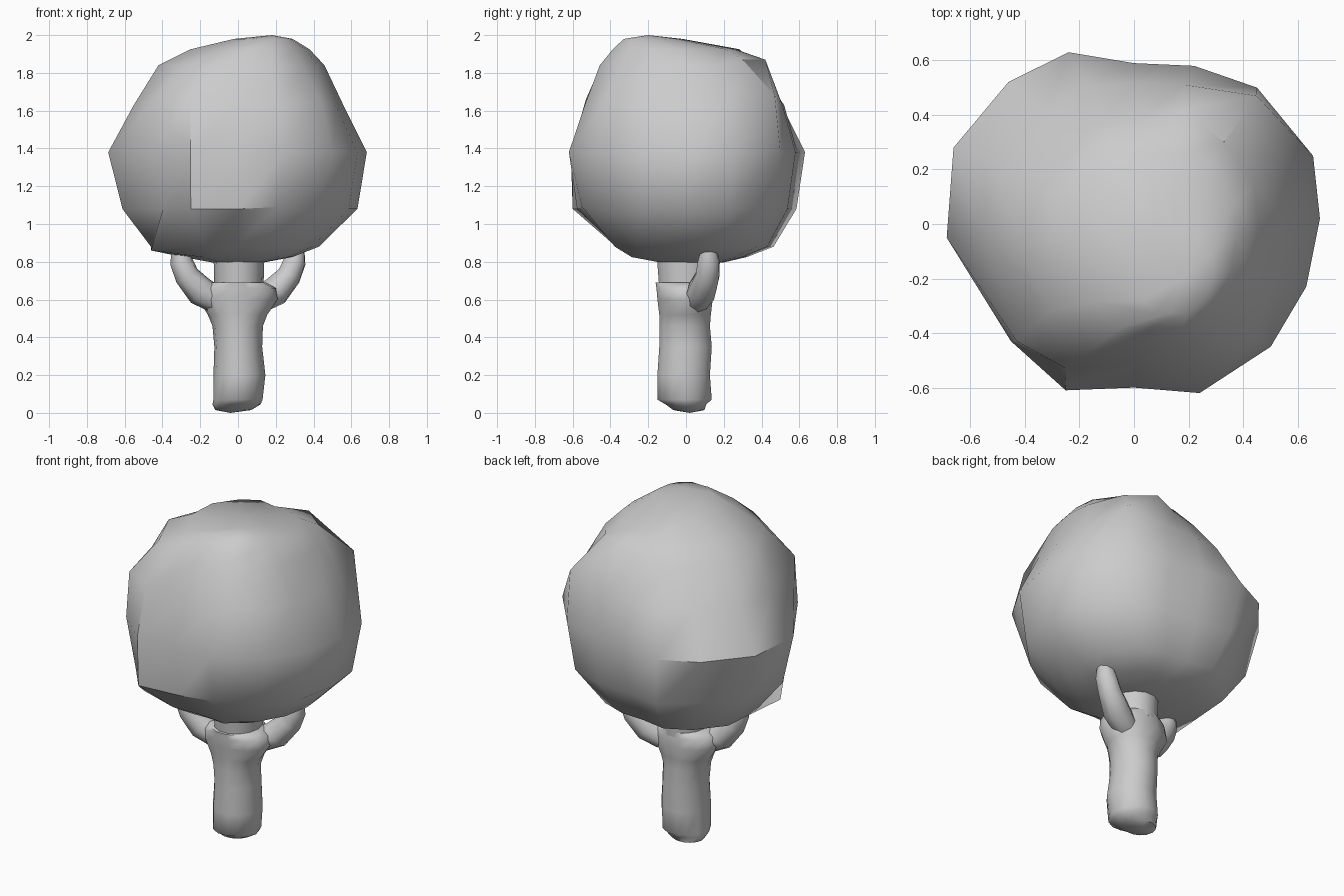
import bpy, bmesh, math
from mathutils import Vector

if "Cube" in bpy.data.objects:
    bpy.data.objects.remove(bpy.data.objects["Cube"])


def loft(name, outline, levels, bottom, top, moved=None, sharp=None, angle=60):
    """Stack scaled copies of a unit outline; each level is (z, x0, x1, y0, y1)."""
    bm = bmesh.new()
    rings = []
    for z, x0, x1, y0, y1 in levels:
        cx, cy, hx, hy = (x0 + x1) / 2, (y0 + y1) / 2, (x1 - x0) / 2, (y1 - y0) / 2
        rings.append([bm.verts.new((cx + u * hx, cy + v * hy, z)) for u, v in outline])
    for (lv, i), co in (moved or {}).items():
        rings[lv][i].co = Vector(co)
    n = len(outline)
    for a, b in zip(rings, rings[1:]):
        for i in range(n):
            j = (i + 1) % n
            bm.faces.new((a[i], a[j], b[j], b[i]))
    for ring, tip in ((rings[0], bottom), (rings[-1], top)):
        v = bm.verts.new(tip)
        for i in range(n):
            bm.faces.new((ring[i], ring[(i + 1) % n], v))
    bmesh.ops.recalc_face_normals(bm, faces=bm.faces)
    for f in bm.faces:
        f.smooth = True
    keep = {frozenset((rings[a][b], rings[c][d])) for (a, b), (c, d) in (sharp or [])}
    for e in bm.edges:
        if frozenset(e.verts) in keep or e.calc_face_angle(0) > math.radians(angle):
            e.smooth = False
    me = bpy.data.meshes.new(name)
    bm.to_mesh(me)
    bm.free()
    ob = bpy.data.objects.new(name, me)
    bpy.context.collection.objects.link(ob)
    return ob


# Leaf crown: plan outline, then extents at each height
plan = [(.68, .02), (.655, .25), (.45, .50), (.22, .58), (0, .59), (-.24, .63), (-.46, .52),
        (-.66, .28), (-.685, -.05), (-.45, -.43), (-.25, -.61), (0, -.60), (.24, -.62),
        (.50, -.45), (.63, -.23)]
plan = [(x / .683, y / .625) for x, y in plan]
crown = [(.797, -.14, .14, -.14, .20),
         (.825, -.29, .29, -.29, .32),
         (.88, -.46, .43, -.38, .46),
         (1.08, -.61, .635, -.60, .58),
         (1.38, -.685, .685, -.625, .625),
         (1.63, -.55, .56, -.54, .55),
         (1.84, -.42, .46, -.46, .40),
         (1.925, -.25, .38, -.39, .28),
         (1.98, -.02, .29, -.33, -.02)]
# Protruding corners and flattened patches
corners = {(3, 10): (-.25, -.60, 1.08), (2, 9): (-.46, -.25, .86),
           (3, 12): (.21, -.55, 1.09), (3, 13): (.42, -.39, 1.06),
           (3, 6): (-.38, .44, 1.08), (5, 5): (-.17, .51, 1.62),
           (5, 6): (-.33, .40, 1.62), (6, 5): (-.13, .36, 1.82),
           (6, 6): (-.23, .28, 1.82), (6, 7): (-.36, .14, 1.83),
           (5, 9): (-.43, -.43, 1.66), (5, 10): (-.25, -.53, 1.66),
           (6, 9): (-.31, -.32, 1.84), (5, 13): (.44, -.42, 1.65),
           (5, 2): (.45, .47, 1.68), (6, 2): (.33, .30, 1.87), (6, 3): (.18, .42, 1.87)}
loft("leaf_crown", plan, crown, (0, .03, .79), (.18, -.2, 2.0), moved=corners,
     sharp=[((4, i), (4, i + 1)) for i in (5, 6, 7)]
     + [((3, 10), (4, 10)), ((4, 10), (5, 10)), ((3, 10), (3, 11)), ((3, 11), (3, 12)),
        ((6, 2), (5, 2)), ((6, 2), (6, 3))])

# Trunk with a rounded, worn foot
circle = [(math.cos(2 * math.pi * i / 14), math.sin(2 * math.pi * i / 14)) for i in range(14)]
trunk = [(.015, -.12, .07, -.07, .10),
         (.045, -.135, .12, -.11, .11),
         (.07, -.13, .13, -.155, .14),
         (.20, -.13, .145, -.155, .13),
         (.35, -.125, .128, -.145, .14),
         (.46, -.135, .132, -.145, .13),
         (.52, -.16, .155, -.145, .135),
         (.60, -.21, .21, -.155, .145),
         (.66, -.20, .20, -.16, .14),
         (.69, -.15, .15, -.165, .14)]
loft("trunk", circle, trunk, (-.04, .02, 0), (0, 0, .69))

# Upper stem that runs into the crown
stem = [(.66, -.125, .135, -.145, .14), (.85, -.13, .14, -.16, .15)]
loft("upper_stem", circle, stem, (0, 0, .66), (0, 0, .85))


# Side branches: bent, tapering tubes
def branch(name, points):
    cu = bpy.data.curves.new(name, "CURVE")
    cu.dimensions = "3D"
    cu.bevel_depth = 1
    cu.bevel_resolution = 2
    cu.use_fill_caps = True
    sp = cu.splines.new("POLY")
    sp.points.add(len(points) - 1)
    for p, (x, y, z, r) in zip(sp.points, points):
        p.co = (x, y, z, 1)
        p.radius = r
    ob = bpy.data.objects.new(name, cu)
    bpy.context.collection.objects.link(ob)


for name, s, y in (("left_branch", -1, -.08), ("right_branch", 1, .12)):
    branch(name, [(s * .11, y * .45, .595, .07), (s * .20, y * .7, .645, .08),
                  (s * .27, y * .95, .725, .067), (s * .30, y, .80, .062),
                  (s * .31, y, .86, .045)])
